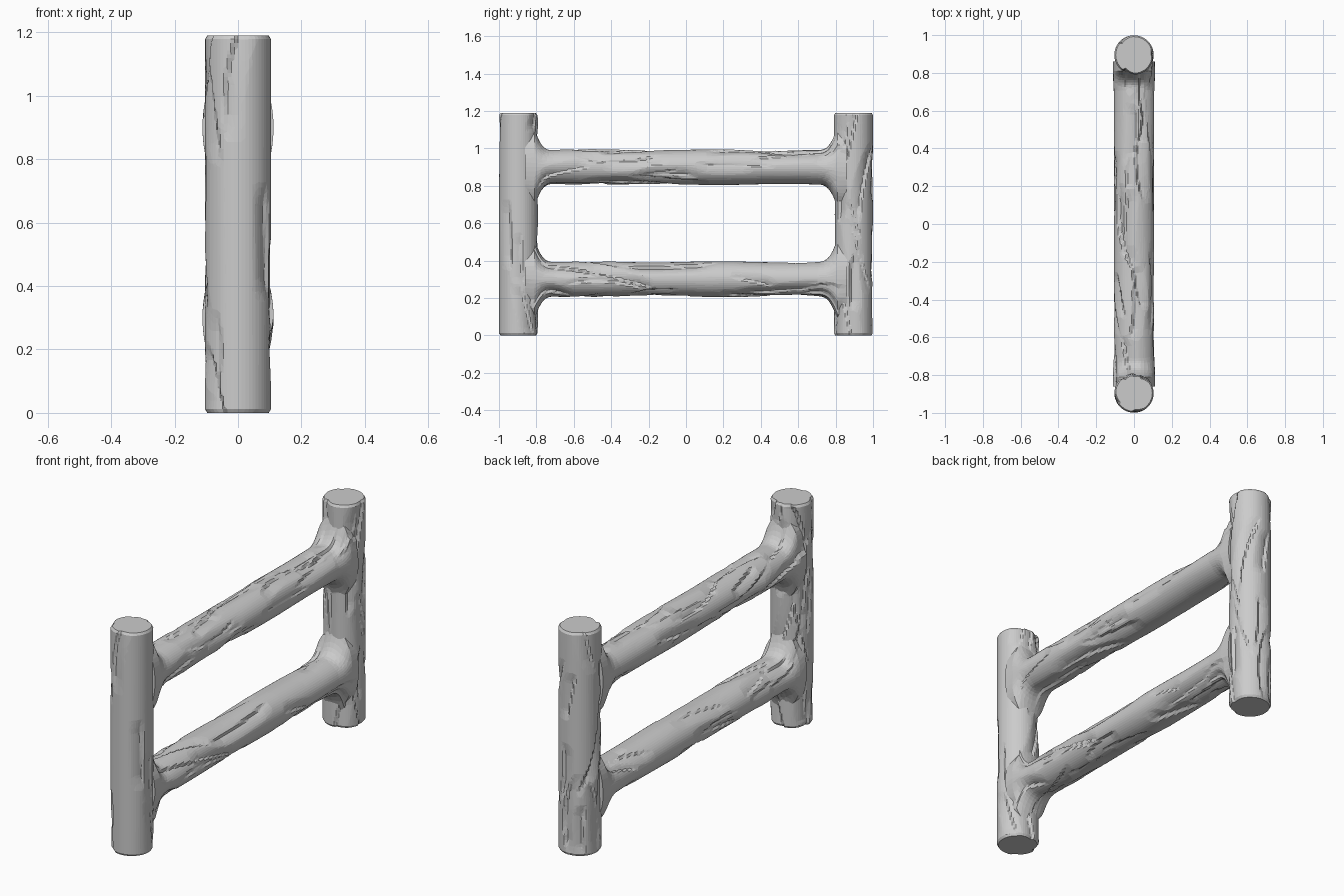
import bpy
import bmesh
import math
import random
from mathutils import Vector

if "Cube" in bpy.data.objects:
    bpy.data.objects.remove(bpy.data.objects["Cube"], do_unlink=True)

SIDES = 56
POST_Y, POST_R, POST_H = 0.895, 0.104, 1.19
RAIL_END = 0.86

wood = bpy.data.materials.new("pale_grey_wood")
wood.use_nodes = True
wood.diffuse_color = (0.6, 0.6, 0.6, 1)
wood.node_tree.nodes["Principled BSDF"].inputs["Base Color"].default_value = (0.6, 0.6, 0.6, 1)


def make_cuts(rng, count, start, end):
    """Random wandering bark cuts running mostly along the log."""
    return [dict(mid=rng.uniform(start, end), half=rng.uniform(0.1, 0.26),
                 angle=rng.uniform(0, math.tau), slant=rng.uniform(-3, 3),
                 bend=rng.uniform(-9, 9), depth=rng.uniform(0.008, 0.018),
                 side=rng.choice((-1, 1))) for _ in range(count)]


def bark(cuts, angle, t):
    """Depth of the carved bark: a sharp lip on one side, a soft slope on the other."""
    deepest = 0
    for c in cuts:
        along = t - c["mid"]
        if abs(along) >= c["half"]:
            continue
        path = c["angle"] + c["slant"] * along + c["bend"] * along * along
        gap = ((angle - path + math.pi) % math.tau - math.pi) * c["side"]
        if -0.08 < gap < 0.6:
            slope = 1 - gap / 0.6 if gap > 0 else 1 + gap / 0.08
            fade = min(1, 2.5 * (1 - abs(along) / c["half"]))
            deepest = max(deepest, c["depth"] * slope * fade)
    return deepest


def make_log(name, start, end, rings, radii, place, seed, count):
    """Capped log; radii(t) gives both half widths, place maps (a, b, t) to space."""
    rng = random.Random(seed)
    cuts = make_cuts(rng, count, start, end)
    bm = bmesh.new()
    loops = []
    for i in range(rings + 1):
        t = start + (end - start) * i / rings
        ra, rb = radii(t)
        loop = []
        for s in range(SIDES):
            ang = math.tau * s / SIDES
            cut = bark(cuts, ang, t)
            loop.append(bm.verts.new(place((ra - cut) * math.cos(ang),
                                           (rb - cut) * math.sin(ang), t)))
        loops.append(loop)
    for low, high in zip(loops, loops[1:]):
        for s in range(SIDES):
            n = (s + 1) % SIDES
            bm.faces.new((low[s], low[n], high[n], high[s]))
    bm.faces.new(loops[0])
    bm.faces.new(loops[-1])
    bmesh.ops.recalc_face_normals(bm, faces=bm.faces)
    mesh = bpy.data.meshes.new(name)
    bm.to_mesh(mesh)
    bm.free()
    mesh.materials.append(wood)
    obj = bpy.data.objects.new(name, mesh)
    bpy.context.collection.objects.link(obj)
    # Irregular hand-carved facets
    facets = obj.modifiers.new("carved_facets", "DECIMATE")
    facets.ratio = 0.3
    return obj


def post_radii(z):
    # Slightly rounded rim at both ends
    rim = max(0, 0.012 - min(z, POST_H - z))
    r = POST_R - 0.6 * rim
    return r, r


def rail_radii(y):
    # Flares upward and downward where it meets a post
    flare = min(1.1, max(0, (abs(y) - 0.7) / 0.1))
    wave = 0.003 * math.sin(9 * y)
    return 0.107 + 0.005 * min(1, flare), 0.093 + wave + 0.095 * flare ** 3


# Upright posts
for seed, (name, y) in enumerate((("front_post", -POST_Y), ("back_post", POST_Y))):
    make_log(name, 0, POST_H, 100, post_radii,
             lambda a, b, t, y=y: Vector((a, y + b, t)), 11 + seed, 24)

# Horizontal rails
for seed, (name, z) in enumerate((("lower_rail", 0.3), ("upper_rail", 0.9))):
    make_log(name, -RAIL_END, RAIL_END, 140, rail_radii,
             lambda a, b, t, z=z: Vector((a, t, z + b)), 31 + seed, 34)
